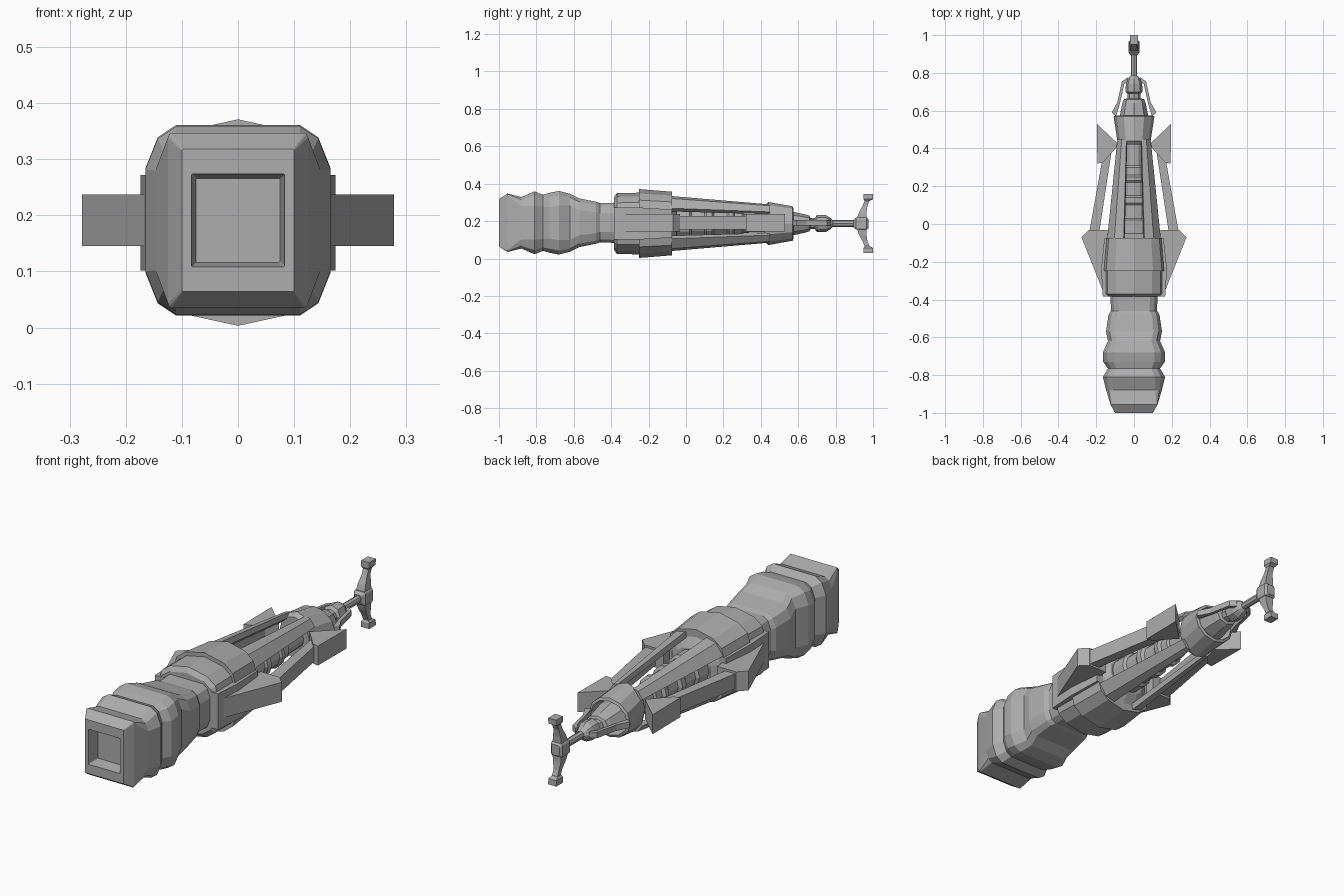
import bpy, bmesh, math
from mathutils import Vector

cube = bpy.data.objects.get("Cube")
if cube:
    bpy.data.objects.remove(cube, do_unlink=True)

grey = bpy.data.materials.new("hull grey")
grey.use_nodes = True
grey.diffuse_color = (0.42, 0.42, 0.42, 1)
grey.node_tree.nodes["Principled BSDF"].inputs["Base Color"].default_value = grey.diffuse_color

AXIS = 0.187  # height of the centre line


def finish(name, bm):
    bmesh.ops.recalc_face_normals(bm, faces=bm.faces)
    mesh = bpy.data.meshes.new(name)
    bm.to_mesh(mesh)
    bm.free()
    mesh.materials.append(grey)
    obj = bpy.data.objects.new(name, mesh)
    bpy.context.collection.objects.link(obj)
    return obj


def loft(name, rings, closed=False):
    """Skin a list of equal-length point rings; cap the ends unless closed."""
    bm = bmesh.new()
    loops = [[bm.verts.new(p) for p in ring] for ring in rings]
    n = len(loops[0])
    pairs = list(zip(loops, loops[1:]))
    if closed:
        pairs.append((loops[-1], loops[0]))
    for a, b in pairs:
        for i in range(n):
            j = (i + 1) % n
            bm.faces.new((a[i], a[j], b[j], b[i]))
    if not closed:
        bm.faces.new(loops[0])
        bm.faces.new(loops[-1])
    return finish(name, bm)


def mirrored(quarter):
    """Repeat a quarter outline (top to side) in all four quadrants."""
    right = quarter + [(x, -z) for x, z in reversed(quarter)]
    return right + [(-x, -z) for x, z in right]


def block(y, w, h, c, mid=AXIS + 0.004):
    """Rectangle section with corners rounded by c."""
    q = [(w - c, h), (w - 0.4 * c, h - 0.4 * c), (w, h - 1.4 * c)]
    return [(x, y, mid + z) for x, z in mirrored(q)]


def oval(y, w, h, n=12):
    turn = [2 * math.pi * i / n for i in range(n)]
    return [(w * math.sin(t), y, AXIS + h * math.cos(t)) for t in turn]


def collar_ring(y, w, h):
    """Faceted section with a shallow ridge above and below."""
    q = [(0.0, h), (0.6 * w, 0.88 * h), (0.88 * w, 0.68 * h), (w, 0.3 * h)]
    right = q + [(x, -z) for x, z in reversed(q)]
    left = [(-x, z) for x, z in reversed(right[1:-1])]
    return [(x, y, AXIS + z) for x, z in right + left]


def plate(name, outline, half, side):
    """Flat outline in plan, extruded about the centre line."""
    return loft(name, [[(side * x, y, AXIS + 0.004 + s * half) for x, y in outline]
                       for s in (-1, 1)])


# Ribbed stern with recessed square end
stern = [(-0.94, .075, .075, .002), (-1, .083, .083, .002), (-1, .10, .127, .002),
         (-.955, .125, .156, .006), (-.88, .147, .138, .035), (-.81, .165, .168, .055),
         (-.765, .138, .150, .045), (-.73, .163, .160, .055), (-.68, .165, .170, .055),
         (-.62, .138, .155, .045), (-.57, .148, .130, .045), (-.48, .135, .112, .04),
         (-.46, .122, .105, .04), (-.36, .125, .108, .04)]
loft("ribbed_stern", [block(*s) for s in stern])

# Faceted collars
loft("rear_collar", [collar_ring(*s) for s in
                     [(-.385, .145, .140), (-.37, .16, .163), (-.24, .158, .165)]])
loft("main_collar", [collar_ring(*s) for s in
                     [(-.25, .168, .184), (-.075, .152, .170), (-.075, .125, .135),
                      (-.05, .09, .09)]])

# Inner core with steps and raised rings
core = [(-.09, .085), (.02, .085), (.03, .072), (.10, .072), (.11, .08), (.14, .08),
        (.15, .065), (.22, .065), (.23, .073), (.25, .073), (.26, .058), (.30, .058),
        (.31, .05), (.50, .045)]
loft("inner_core", [oval(y, r, r) for y, r in core])

# Four diagonal struts tapering to the front ring
for sx, side in ((1, "left"), (-1, "right")):
    for sz, level in ((1, "upper"), (-1, "lower")):
        back = [(.055, .148), (.105, .135), (.143, .082), (.12, .065), (.05, .12)]
        front = [(.04, .102), (.065, .095), (.088, .062), (.07, .05), (.035, .08)]
        loft(f"{level}_{side}_strut",
             [[(sx * x, y, AXIS + sz * z) for x, z in pts]
              for y, pts in ((-.09, back), (.45, front))])

# Hollow front ring
loft("front_ring", [oval(*s) for s in
                    [(.42, .08, .098), (.44, .088, .115), (.57, .108, .092),
                     (.575, .095, .08), (.52, .08, .07), (.42, .05, .05)]], closed=True)

# Nose: tapered cone, joint, rod and head
nose = [(.47, .082, .07), (.56, .078, .066), (.64, .062, .048), (.66, .055, .042),
        (.665, .035, .03), (.69, .035, .03), (.70, .045, .046), (.745, .043, .046),
        (.77, .033, .032), (.785, .017, .018), (.92, .017, .018)]
loft("nose", [oval(*s, n=8) for s in nose])
loft("nose_head", [block(y, w, h, .006, AXIS) for y, w, h in
                   [(.895, .018, .02), (.91, .03, .032), (.965, .03, .032), (.975, .02, .025)]])

# Upright prongs with blunt tips: (height, y centre, half depth, half width)
prong = [(.02, .938, .026, .024), (.06, .945, .020, .020), (.095, .957, .013, .014),
         (.12, .968, .013, .014), (.13, .974, .025, .021), (.157, .975, .025, .021)]
for sz, level in ((1, "upper"), (-1, "lower")):
    loft(level + "_prong",
         [[(a * w, y + b * d, AXIS + sz * z) for a, b in ((-1, -1), (1, -1), (1, 1), (-1, 1))]
          for z, y, d, w in prong])

# Swept side wings, booms, fins and thin nose braces
wing = [(.13, -.375), (.158, -.37), (.278, -.07), (.24, -.032), (.14, -.032)]
boom = [(.185, -.05), (.238, -.05), (.168, .34), (.115, .41)]
fin = [(.08, .42), (.165, .325), (.194, .32), (.196, .53)]
brace = [(.095, .57), (.118, .59), (.088, .645), (.064, .755), (.035, .775),
         (.035, .755), (.052, .74), (.074, .64)]
for sx, side in ((1, "left"), (-1, "right")):
    plate(side + "_wing", wing, .046, sx)
    plate(side + "_boom", boom, .036, sx)
    plate(side + "_fin", fin, .046, sx)
    plate(side + "_nose_brace", brace, .014, sx)
    # Raised panel on the collar flank
    loft(side + "_flank_panel",
         [[(sx * x, y, AXIS + z) for x, z in ((.12, h), (w, h), (w, -h), (.12, -h))]
          for y, w, h in ((-.385, .165, .085), (-.24, .174, .085), (-.075, .157, .075))])
